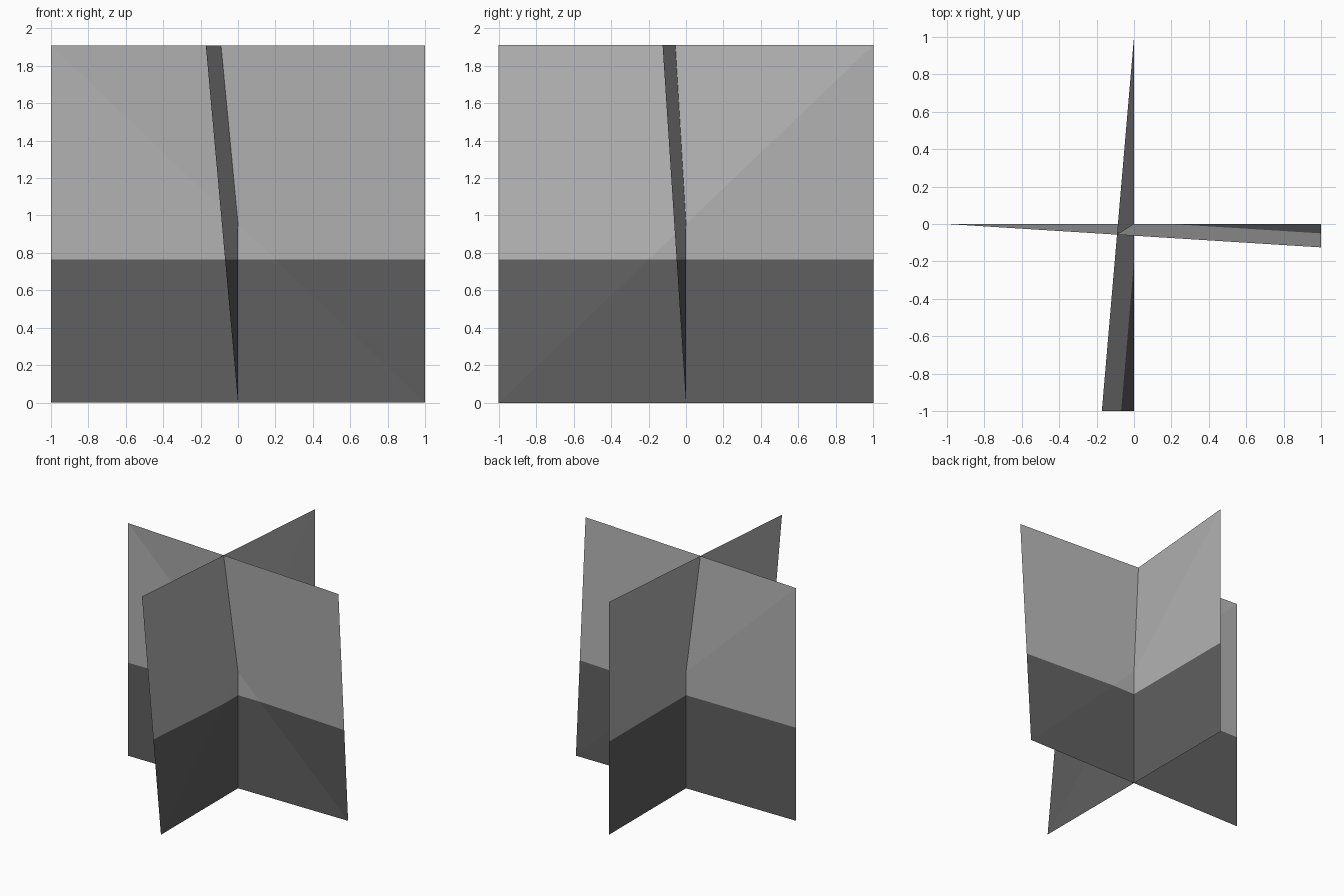
import bpy
import bmesh
from mathutils import Vector

HEIGHT = 1.91
BAND = 0.4 * HEIGHT

old = bpy.data.objects.get("Cube")
if old:
    bpy.data.objects.remove(old, do_unlink=True)


def make_material(name, value):
    mat = bpy.data.materials.new(name)
    mat.use_nodes = True
    colour = (value, value, value, 1.0)
    mat.diffuse_color = colour
    mat.node_tree.nodes["Principled BSDF"].inputs["Base Color"].default_value = colour
    return mat


materials = [make_material("light grey", 0.45), make_material("dark grey", 0.115)]


def make_card(name, start, end, lean):
    """Upright card folded along its diagonal, with one leaning top corner."""
    up = Vector((0, 0, HEIGHT))
    bm = bmesh.new()
    low_a, low_b, top_b, top_a = [
        bm.verts.new(p) for p in (start, end, end + up + lean, start + up)
    ]
    bm.faces.new((low_a, low_b, top_a))
    bm.faces.new((low_b, top_b, top_a))

    # Cut the card at the edge of the dark lower band
    bmesh.ops.bisect_plane(
        bm, geom=bm.verts[:] + bm.edges[:] + bm.faces[:],
        plane_co=(0, 0, BAND), plane_no=(0, 0, 1))
    for face in bm.faces:
        face.material_index = int(face.calc_center_median().z < BAND)

    mesh = bpy.data.meshes.new(name)
    bm.to_mesh(mesh)
    bm.free()
    for mat in materials:
        mesh.materials.append(mat)
    obj = bpy.data.objects.new(name, mesh)
    bpy.context.collection.objects.link(obj)
    return obj


# Two crossed cards
make_card("wide_card", Vector((-1, 0, 0)), Vector((1, 0, 0)), Vector((0, -0.125, 0)))
make_card("deep_card", Vector((0, 1, 0)), Vector((0, -1, 0)), Vector((-0.172, 0, 0)))
